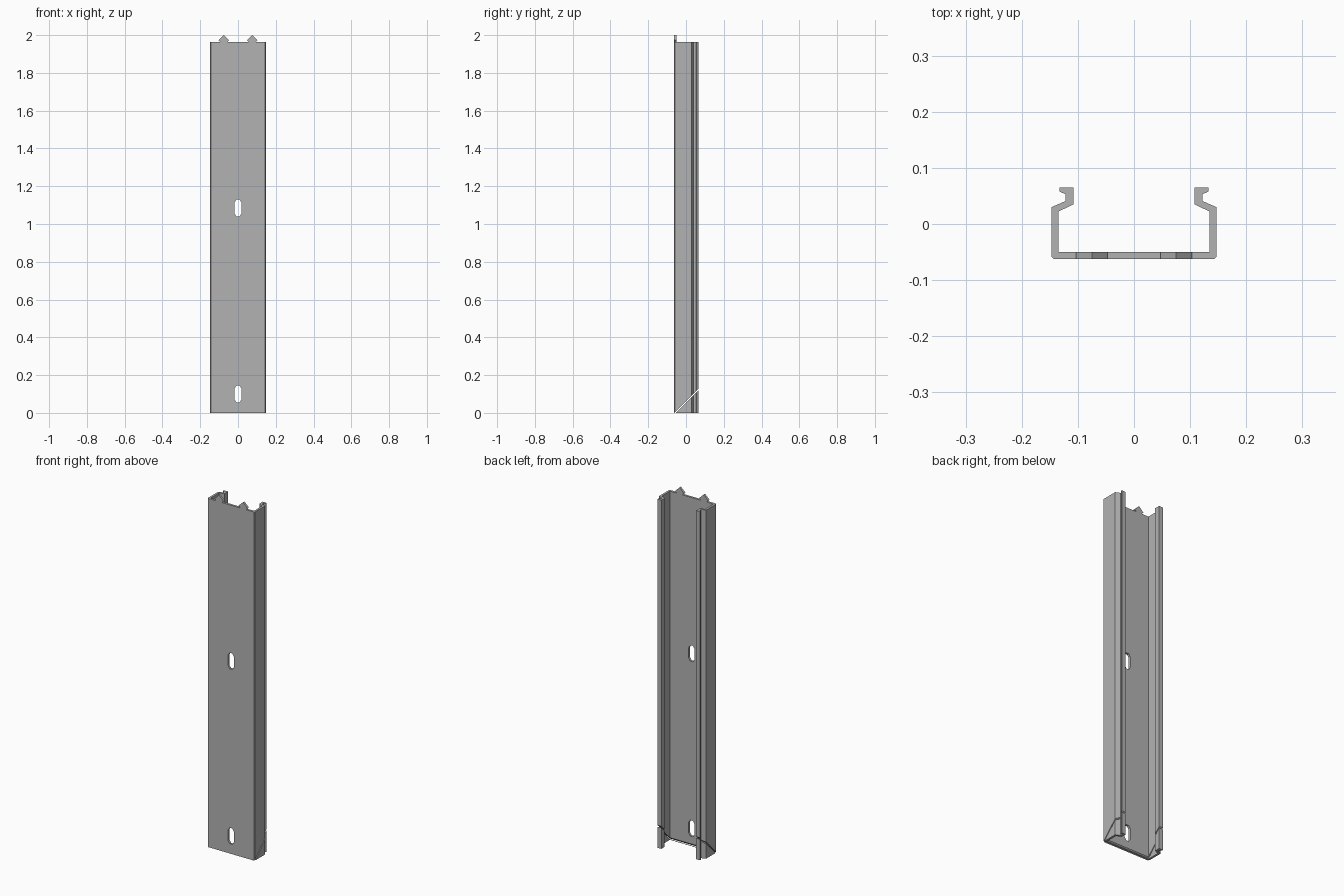
import bpy
import bmesh
from mathutils import Vector

cube = bpy.data.objects.get("Cube")
if cube:
    bpy.data.objects.remove(cube, do_unlink=True)

FRONT, INNER = -0.0625, -0.05   # faces of the web plate
TOP = 1.963                     # top of the channel
GAP = 0.009                     # height of the mitre saw cut

steel = bpy.data.materials.new("grey_steel")
steel.use_nodes = True
GREY = (0.45, 0.45, 0.45, 1)
steel.diffuse_color = GREY
steel.node_tree.nodes["Principled BSDF"].inputs["Base Color"].default_value = GREY


def prism(points, offset):
    """Extrude a closed outline along an offset vector."""
    bm = bmesh.new()
    face = bm.faces.new([bm.verts.new(p) for p in points])
    new = bmesh.ops.extrude_face_region(bm, geom=[face])["geom"]
    verts = [g for g in new if isinstance(g, bmesh.types.BMVert)]
    bmesh.ops.translate(bm, verts=verts, vec=offset)
    bmesh.ops.recalc_face_normals(bm, faces=bm.faces)
    return bm


def make_object(name, bm):
    mesh = bpy.data.meshes.new(name)
    bm.to_mesh(mesh)
    bm.free()
    mesh.materials.append(steel)
    obj = bpy.data.objects.new(name, mesh)
    bpy.context.collection.objects.link(obj)
    return obj


# Channel section: half outline from the web round the lip, then mirrored
half = [(0.143, FRONT), (0.147, -0.0585), (0.147, 0.03), (0.122, 0.041),
        (0.122, 0.053), (0.133, 0.058), (0.133, 0.065), (0.108, 0.065),
        (0.108, 0.035), (0.135, 0.022), (0.135, INNER)]
section = half + [(-x, y) for x, y in reversed(half)]


def channel_part(name, keep_above):
    """Channel piece on one side of the sloping mitre cut."""
    bm = prism([(x, y, 0) for x, y in section], (0, 0, TOP))
    z = 0 if keep_above else -GAP
    cut = bmesh.ops.bisect_plane(
        bm, geom=bm.verts[:] + bm.edges[:] + bm.faces[:],
        plane_co=(0, FRONT, z), plane_no=Vector((0, -1, 1)).normalized(),
        clear_inner=keep_above, clear_outer=not keep_above)["geom_cut"]
    edges = [g for g in cut if isinstance(g, bmesh.types.BMEdge) and g.is_boundary]
    bmesh.ops.contextual_create(bm, geom=edges)
    bmesh.ops.recalc_face_normals(bm, faces=bm.faces)
    return make_object(name, bm)


rail = channel_part("channel_rail", True)
channel_part("mitred_end", False)

# Elongated mounting slots through the web
slot = [(-0.018, -0.03), (-0.008, -0.045), (0.008, -0.045), (0.018, -0.03),
        (0.018, 0.03), (0.008, 0.045), (-0.008, 0.045), (-0.018, 0.03)]
for z in (0.1, 1.085):
    bm = prism([(x, FRONT - 0.02, z + h) for x, h in slot], (0, 0.05, 0))
    cutter = make_object("slot_cutter", bm)
    cutter.hide_render = True
    mod = rail.modifiers.new("slot", "BOOLEAN")
    mod.operation = "DIFFERENCE"
    mod.solver = "EXACT"
    mod.object = cutter
    bpy.context.view_layer.objects.active = rail
    bpy.ops.object.modifier_apply(modifier=mod.name)
    bpy.data.objects.remove(cutter, do_unlink=True)

# Pointed locating tabs on the top edge
tab = [(-0.018, TOP), (0.018, TOP), (0.028, 1.973), (0, 2), (-0.028, 1.973)]
for side, centre in (("left", 0.075), ("right", -0.075)):
    bm = prism([(centre + x, FRONT, z) for x, z in tab], (0, INNER - FRONT, 0))
    make_object(side + "_top_tab", bm)
